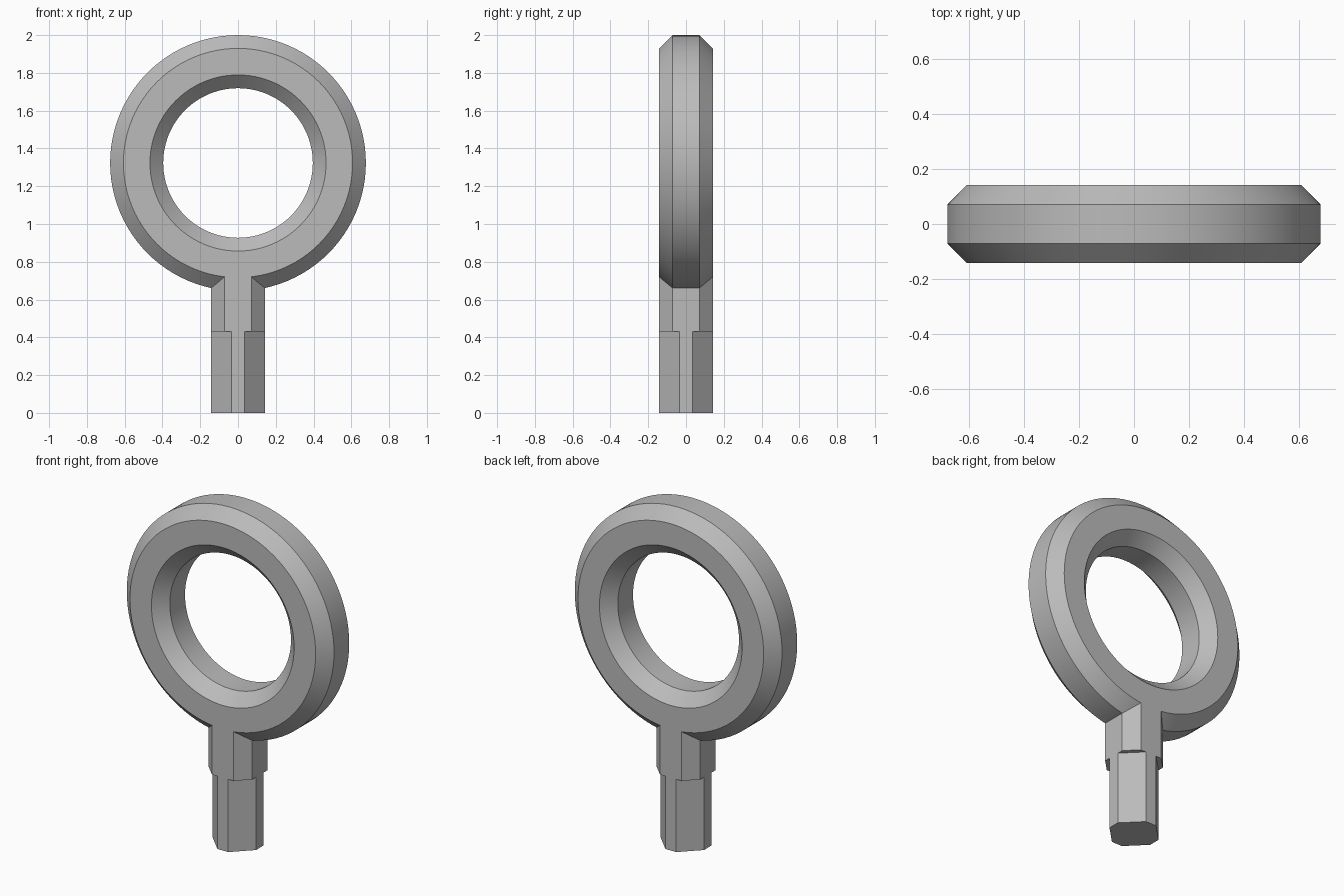
import bpy
import bmesh
from math import pi, cos, sin
from mathutils import Vector, Matrix

if "Cube" in bpy.data.objects:
    bpy.data.objects.remove(bpy.data.objects["Cube"])

HALF = 0.142        # half thickness of ring and shank
FLAT = 0.071        # half width of the flats on the ring and upper shank
CUT_FLAT = 0.035    # half width of the flats on the lower shank
STEP_Z = 0.43       # where the shank narrows
OUTER, INNER = 0.677, 0.396
CENTRE_Z = 2.0 - OUTER
SEGMENTS = 96

steel = bpy.data.materials.new("grey steel")
steel.use_nodes = True
grey = (0.5, 0.5, 0.5, 1)
steel.diffuse_color = grey
steel.node_tree.nodes["Principled BSDF"].inputs["Base Color"].default_value = grey


def octagon(half, flat):
    """Corners of a square with cut corners, counter-clockwise."""
    return [(half, -flat), (half, flat), (flat, half), (-flat, half),
            (-half, flat), (-half, -flat), (-flat, -half), (flat, -half)]


def loft(name, loops, closed):
    """Skin a list of point loops, joined end to end or capped."""
    bm = bmesh.new()
    rows = [[bm.verts.new(p) for p in loop] for loop in loops]
    n = len(rows[0])
    for i in range(len(rows) if closed else len(rows) - 1):
        a, b = rows[i], rows[(i + 1) % len(rows)]
        for j in range(n):
            k = (j + 1) % n
            bm.faces.new((a[j], a[k], b[k], b[j]))
    if not closed:
        bm.faces.new(rows[0])
        bm.faces.new(rows[-1])
    bmesh.ops.recalc_face_normals(bm, faces=bm.faces)
    mesh = bpy.data.meshes.new(name)
    bm.to_mesh(mesh)
    bm.free()
    obj = bpy.data.objects.new(name, mesh)
    bpy.context.collection.objects.link(obj)
    mesh.materials.append(steel)
    return obj


# Ring: chamfered section swept around the y axis
mid, half_width = (OUTER + INNER) / 2, (OUTER - INNER) / 2
section = [Vector((mid + r * half_width / HALF, y, 0)) for r, y in octagon(HALF, FLAT)]
loops = []
for i in range(SEGMENTS):
    turn = Matrix.Rotation(2 * pi * i / SEGMENTS, 3, 'Y')
    loops.append([turn @ p + Vector((0, 0, CENTRE_Z)) for p in section])
ring = loft("ring", loops, True)

# Shank: wide octagon above, deeper cut corners below the step
levels = [(0, CUT_FLAT), (STEP_Z, CUT_FLAT), (STEP_Z, FLAT), (0.78, FLAT)]
shank = loft("shank", [[(x, y, z) for x, y in octagon(HALF, flat)]
                       for z, flat in levels], False)

# Smooth the ring's curve while keeping its chamfers crisp
bpy.ops.object.select_all(action='DESELECT')
for obj in (ring, shank):
    obj.select_set(True)
bpy.context.view_layer.objects.active = ring
bpy.ops.object.shade_smooth_by_angle(angle=pi / 9)
